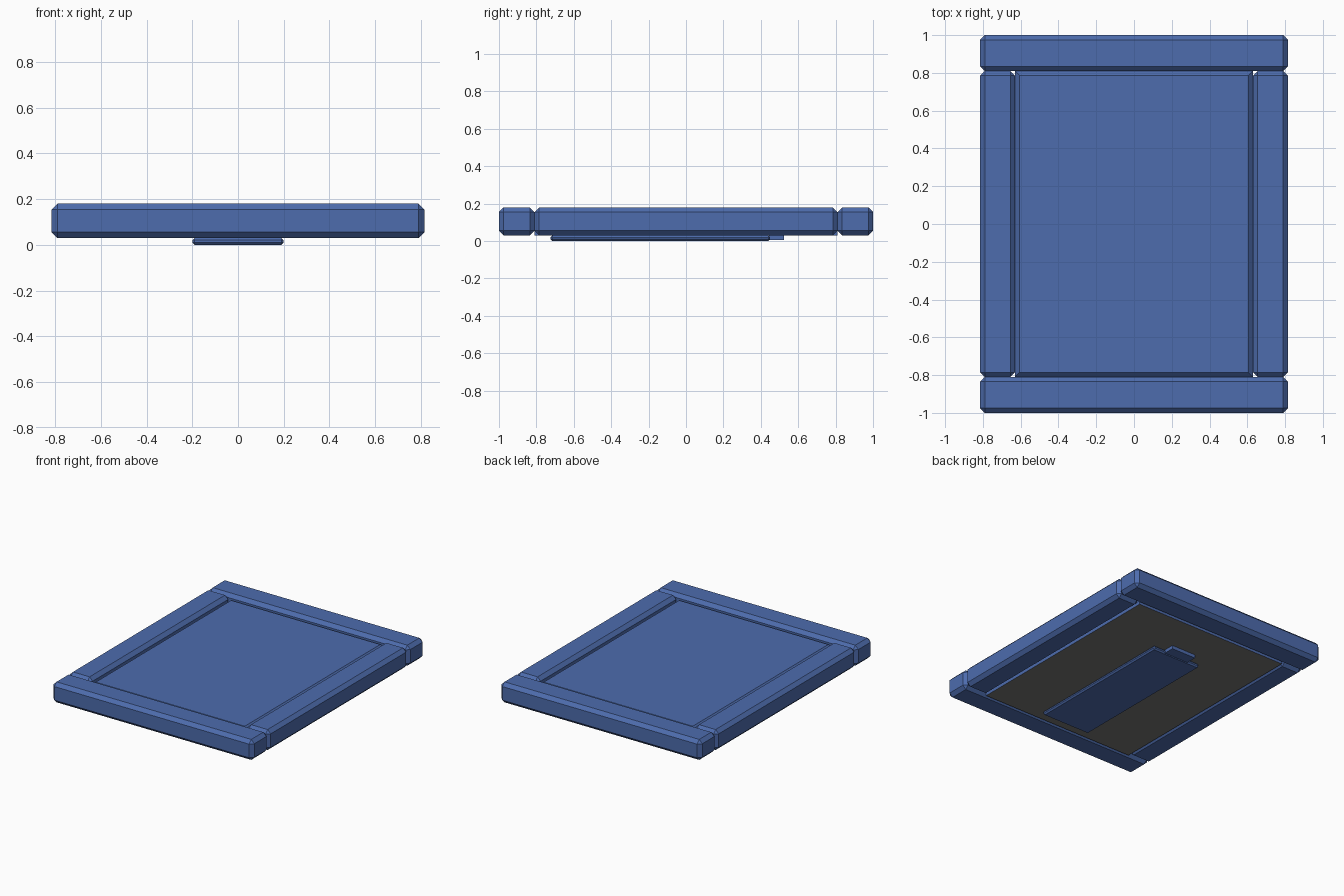
import bpy, bmesh

if "Cube" in bpy.data.objects:
    bpy.data.objects.remove(bpy.data.objects["Cube"])


def material(name, rgb):
    m = bpy.data.materials.new(name)
    m.diffuse_color = (*rgb, 1)
    m.use_nodes = True
    m.node_tree.nodes["Principled BSDF"].inputs["Base Color"].default_value = m.diffuse_color
    return m


blue = material("frame blue", (0.075, 0.15, 0.42))
grey = material("backing grey", (0.18, 0.18, 0.175))


def box(name, x, y, z, chamfer=0.0, top_only=False):
    """Box spanning the given (low, high) ranges, with flat chamfered edges."""
    bm = bmesh.new()
    bmesh.ops.create_cube(bm, size=1)
    for v in bm.verts:
        v.co = [(a + b) / 2 + c * (b - a) for (a, b), c in zip((x, y, z), v.co)]
    if chamfer:
        mid = sum(z) / 2
        edges = [e for e in bm.edges
                 if not top_only or all(v.co.z > mid for v in e.verts)]
        bmesh.ops.bevel(bm, geom=edges, offset=chamfer, segments=1,
                        affect='EDGES', profile=0.5)
    mesh = bpy.data.meshes.new(name)
    bm.to_mesh(mesh)
    bm.free()
    mesh.materials.append(blue)
    ob = bpy.data.objects.new(name, mesh)
    bpy.context.collection.objects.link(ob)
    return ob


W, L = 0.815, 1.0          # outer half sizes
IW, IL = 0.63, 0.81        # opening half sizes
Z = (0.03, 0.18)

# Four chamfered rails
for side, s in (("right", 1), ("left", -1)):
    box(side + "_rail", sorted((s * IW, s * W)), (-IL, IL), Z, 0.025)
for side, s in (("top", 1), ("bottom", -1)):
    box(side + "_rail", (-W, W), sorted((s * IL, s * L)), Z, 0.025)

# Picture panel: chamfered front edge, grey backing on the underside
panel = box("picture_panel", (-IW, IW), (-IL, IL), (0.03, 0.155), 0.025, True)
panel.data.materials.append(grey)
for p in panel.data.polygons:
    if p.normal.z < -0.9:
        p.material_index = 1

# Folded stand and its hinge on the back
box("stand_leg", (-0.2, 0.2), (-0.725, 0.45), (0.0, 0.03), 0.01)
box("stand_hinge", (-0.1, 0.1), (0.445, 0.525), (0.005, 0.032))
